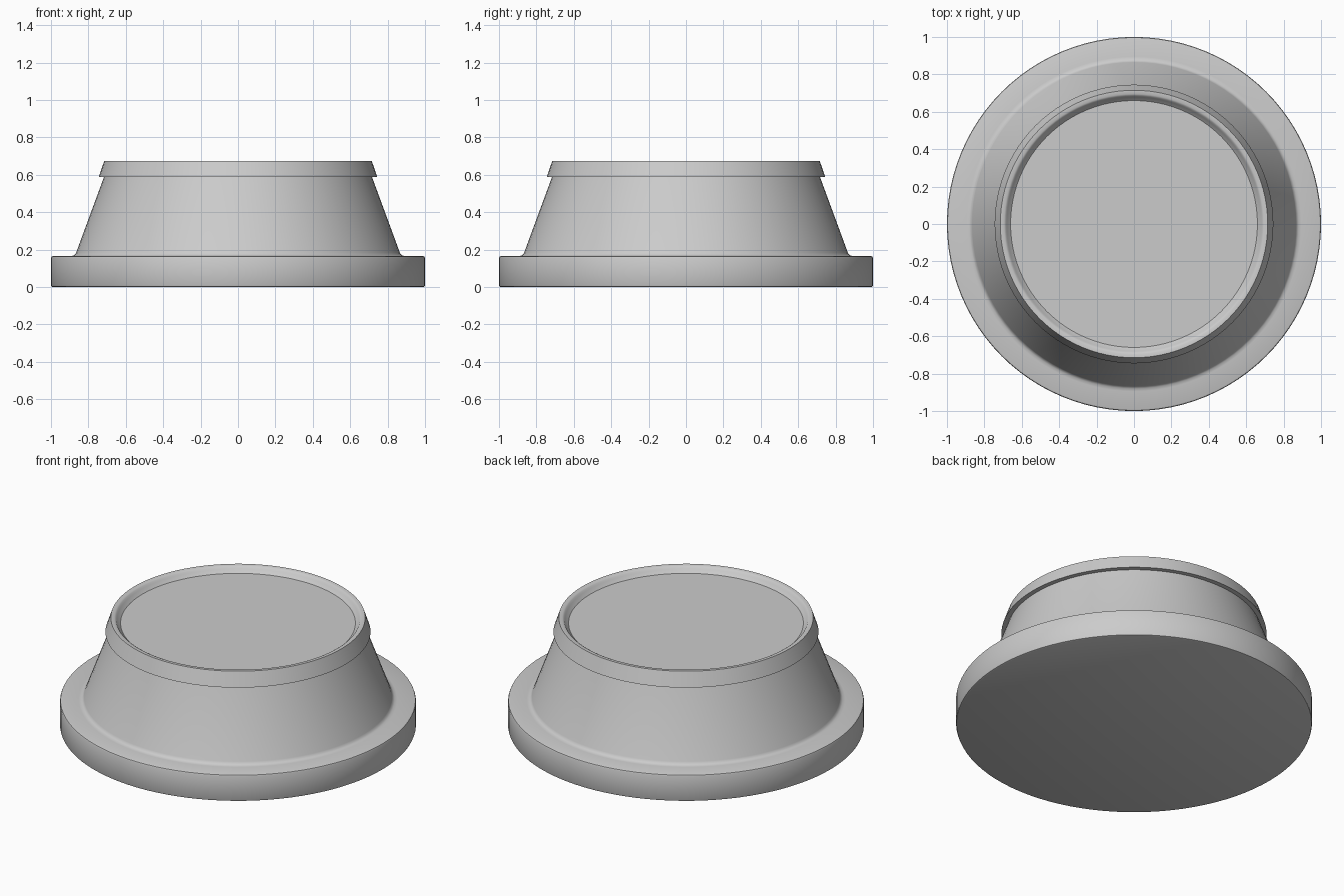
import bpy, bmesh
from math import cos, sin, pi, radians

if "Cube" in bpy.data.objects:
    bpy.data.objects.remove(bpy.data.objects["Cube"])

SEGMENTS = 96


def lathe(name, profile):
    """Revolve a (radius, z) profile around z, capping both ends."""
    mesh = bpy.data.meshes.new(name)
    bm = bmesh.new()
    rings = []
    for r, z in profile:
        rings.append([bm.verts.new((r * cos(2 * pi * i / SEGMENTS),
                                    r * sin(2 * pi * i / SEGMENTS), z))
                      for i in range(SEGMENTS)])
    for low, high in zip(rings, rings[1:]):
        for i in range(SEGMENTS):
            j = (i + 1) % SEGMENTS
            bm.faces.new((low[i], low[j], high[j], high[i]))
    bm.faces.new(rings[0][::-1])
    bm.faces.new(rings[-1])
    bmesh.ops.recalc_face_normals(bm, faces=bm.faces[:])
    bm.to_mesh(mesh)
    bm.free()
    obj = bpy.data.objects.new(name, mesh)
    bpy.context.collection.objects.link(obj)
    bpy.ops.object.select_all(action='DESELECT')
    obj.select_set(True)
    bpy.context.view_layer.objects.active = obj
    bpy.ops.object.shade_smooth_by_angle(angle=radians(35))
    return obj


# One continuous turned body, bottom to top
flange = [(0.99, 0), (0.997, 0.003), (1.0, 0.01),
          (1.0, 0.155), (0.997, 0.162), (0.99, 0.165)]
fillet = [(0.895, 0.165), (0.88, 0.168), (0.871, 0.174), (0.865, 0.185)]
neck_top = [(0.717, 0.587)]
collar = [(0.745, 0.587), (0.715, 0.675)]
# Rolled lip dropping into the shallow recess of the top
recess = [(0.695, 0.675), (0.686, 0.67), (0.68, 0.66), (0.66, 0.641)]

lathe("flanged_cap", flange + fillet + neck_top + collar + recess)
